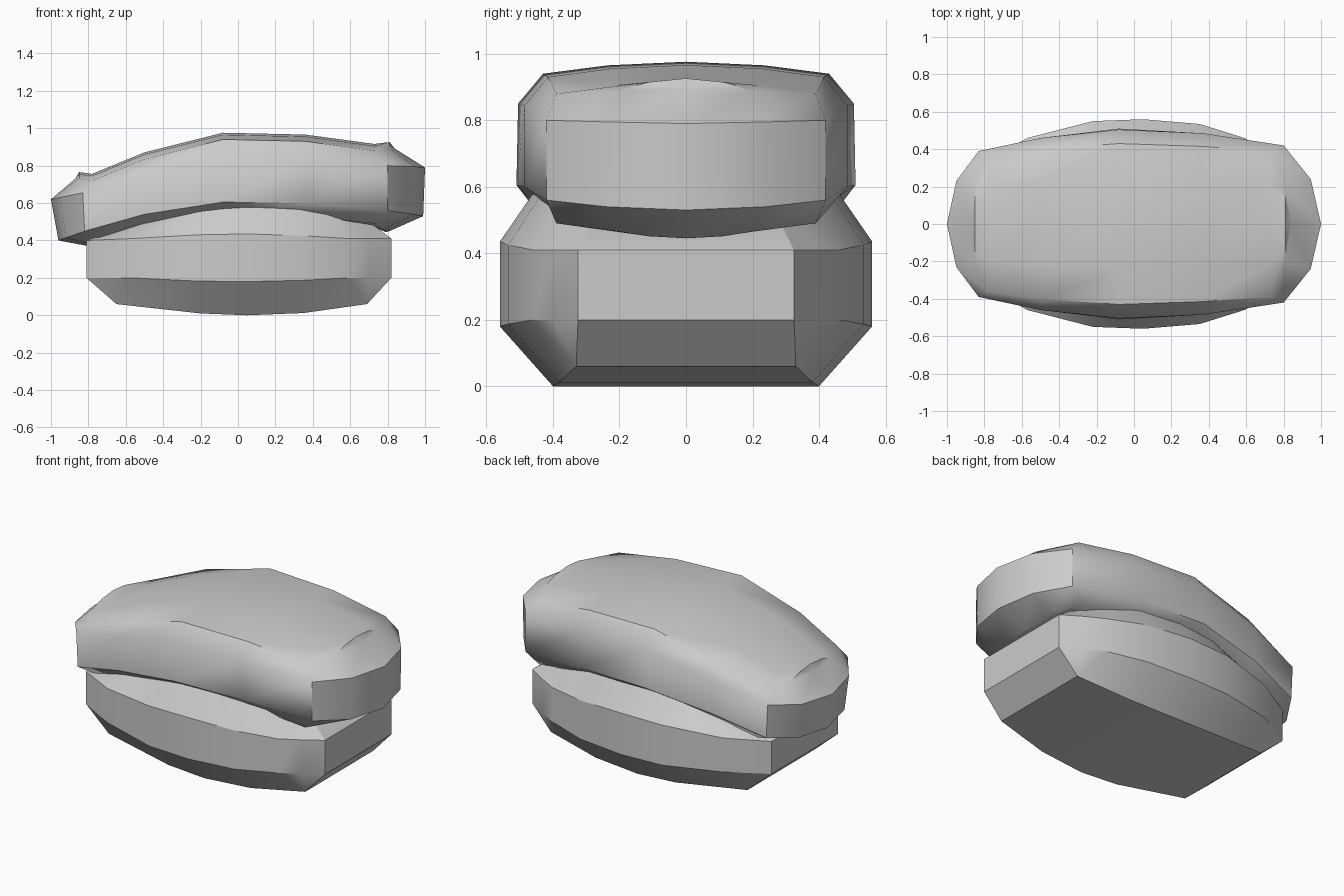
import bpy, bmesh, math

if "Cube" in bpy.data.objects:
    bpy.data.objects.remove(bpy.data.objects["Cube"])


def loft(name, loops, fracs, crown_bottom, crown_top, angle):
    """Skin stacked rings. Each ring is the +y half outline (x, y, z), mirrored in y."""
    bm = bmesh.new()
    rings = []
    for half in loops:
        pos = [bm.verts.new(p) for p in half]
        neg = [v if p[1] == 0 else bm.verts.new((p[0], -p[1], p[2]))
               for v, p in zip(pos, half)]
        rings.append((pos, neg))

    def outline(ring):
        pos, neg = ring
        out = list(pos)
        out += [n for p, n in zip(pos[::-1], neg[::-1]) if p is not n]
        return out

    # side walls
    for a, b in zip(rings, rings[1:]):
        a, b = outline(a), outline(b)
        for i in range(len(a)):
            j = (i + 1) % len(a)
            bm.faces.new((a[i], a[j], b[j], b[i]))

    # crowned bottom and top caps
    for (pos, neg), crown in ((rings[0], crown_bottom), (rings[-1], crown_top)):
        rows = []
        for p, n in zip(pos, neg):
            if p is n:
                rows.append([p])
                continue
            mids = [bm.verts.new((p.co.x, p.co.y * f, p.co.z + crown * (1 - f * f)))
                    for f in fracs]
            rows.append([p] + mids + [n])
        for r, s in zip(rows, rows[1:]):
            for k in range(max(len(r), len(s)) - 1):
                if len(r) == 1:
                    bm.faces.new((r[0], s[k], s[k + 1]))
                elif len(s) == 1:
                    bm.faces.new((r[k], s[0], r[k + 1]))
                else:
                    bm.faces.new((r[k], s[k], s[k + 1], r[k + 1]))

    bmesh.ops.remove_doubles(bm, verts=bm.verts, dist=0.0005)
    bmesh.ops.recalc_face_normals(bm, faces=bm.faces)
    mesh = bpy.data.meshes.new(name)
    bm.to_mesh(mesh)
    bm.free()
    obj = bpy.data.objects.new(name, mesh)
    bpy.context.collection.objects.link(obj)
    bpy.ops.object.select_all(action='DESELECT')
    obj.select_set(True)
    bpy.context.view_layer.objects.active = obj
    bpy.ops.object.shade_smooth_by_angle(angle=math.radians(angle))
    return obj


# lower block: straight ends, bowed sides, bevelled underside
plan = [(.82, .325), (.70, .40), (.59, .46), (.35, .535), (.05, .56),
        (-.22, .55), (-.57, .46), (-.81, .325)]
wall_low = [.20, .20, .20, .187, .18, .183, .20, .20]
wall_high = [.41, .41, .41, .425, .435, .43, .41, .40]
bottom = [(.69, .33, .06), (.69, .33, .06), (.69, .33, .06), (.35, .38, .012),
          (.05, .40, 0), (-.2, .39, .01), (-.65, .33, .06), (-.65, .33, .06)]
top = [(.70, .28, .50), (.62, .33, .52), (.54, .38, .54), (.33, .44, .57),
       (.05, .46, .58), (-.2, .45, .56), (-.52, .38, .50), (-.68, .27, .45)]
loft("lower_block",
     [bottom,
      [(x, y, z) for (x, y), z in zip(plan, wall_low)],
      [(x, y, z) for (x, y), z in zip(plan, wall_high)],
      top], (), 0, 0, 25)

# upper cushion: arched slab with rounded ends
slab_bottom = [(.81, 0, .45), (.79, .2, .465), (.73, .39, .49), (.36, .40, .53),
               (-.08, .41, .54), (-.5, .38, .475), (-.73, .34, .41),
               (-.79, .2, .38), (-.80, 0, .37)]
slab_low = [(.99, 0, .53), (.94, .24, .54), (.80, .42, .56), (.37, .485, .60),
            (-.08, .51, .605), (-.5, .46, .54), (-.82, .39, .45),
            (-.92, .23, .415), (-.96, 0, .40)]
slab_high = [(1.0, 0, .79), (.945, .24, .795), (.80, .42, .80), (.37, .485, .845),
             (-.08, .505, .85), (-.5, .46, .755), (-.83, .39, .655),
             (-.95, .23, .63), (-1.0, 0, .62)]
slab_top = [(.84, 0, .89), (.81, .2, .89), (.73, .39, .88), (.36, .415, .93),
            (-.08, .43, .94), (-.5, .40, .835), (-.78, .36, .72),
            (-.85, .2, .73), (-.87, 0, .73)]
loft("upper_cushion", [slab_bottom, slab_low, slab_high, slab_top],
     (.55, 0, -.55), -.02, .036, 42)
